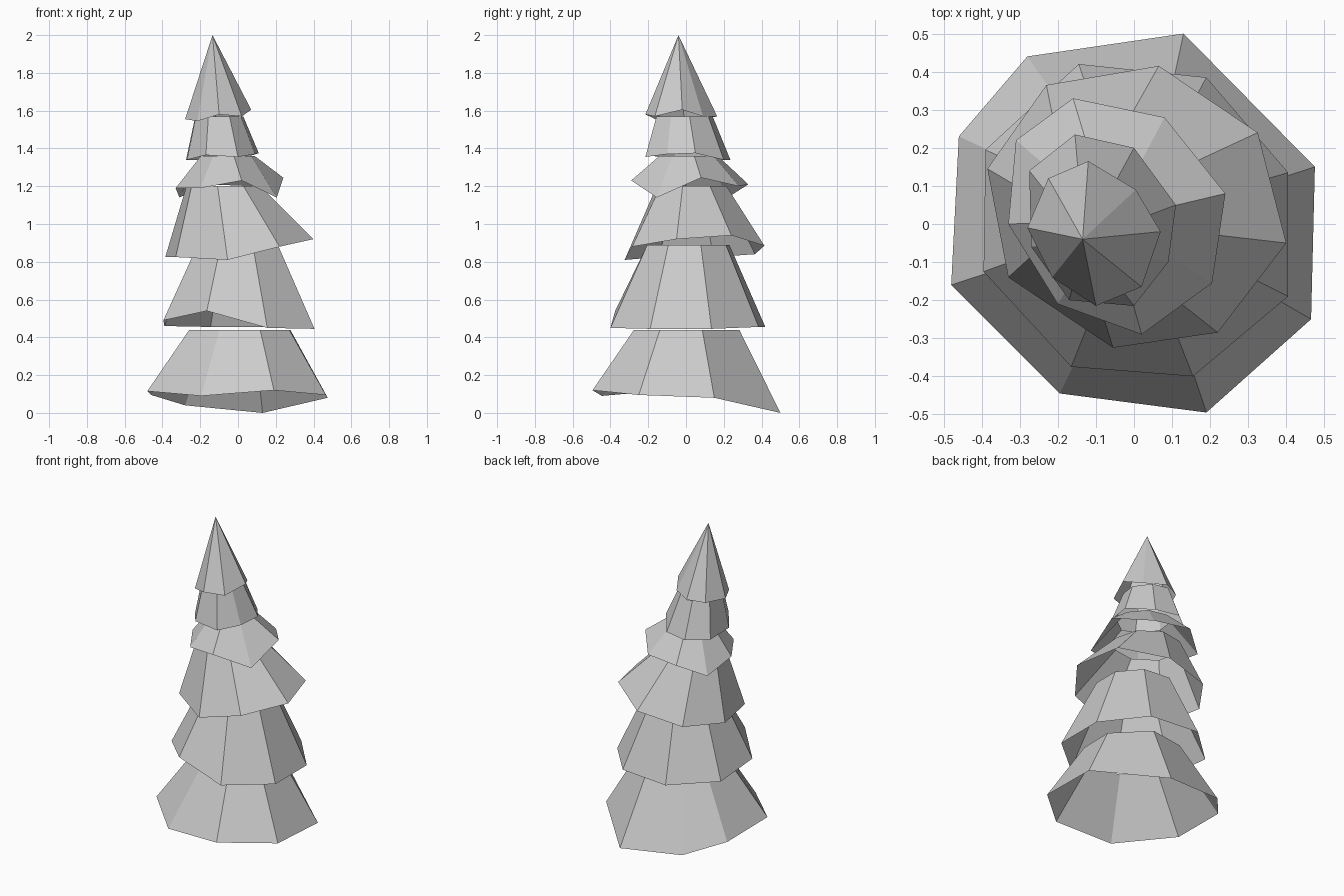
import bpy
import bmesh
from mathutils import Vector

# Remove the default cube only
default_cube = bpy.data.objects.get("Cube")
if default_cube:
    bpy.data.objects.remove(default_cube, do_unlink=True)

# Single plain grey
grey = bpy.data.materials.new("plain_grey")
grey.use_nodes = True
grey_colour = (0.6, 0.6, 0.6, 1)
grey.diffuse_color = grey_colour
grey.node_tree.nodes["Principled BSDF"].inputs["Base Color"].default_value = grey_colour


def finish_object(name, bm):
    """Turn a bmesh into a flat shaded grey object."""
    mesh = bpy.data.meshes.new(name)
    bm.to_mesh(mesh)
    bm.free()
    mesh.materials.append(grey)
    tree_part = bpy.data.objects.new(name, mesh)
    bpy.context.collection.objects.link(tree_part)
    return tree_part


def branch_tier(name, rim, top_centre, taper=0.0):
    """Open hollow skirt: a hand-bent rim narrowing to a flat ring,
    or to a point when there is no taper. Rim runs clockwise from above."""
    bm = bmesh.new()
    rim_points = [Vector(point) for point in rim]
    middle = sum(rim_points, Vector()) / len(rim_points)
    top_centre = Vector(top_centre)
    lower = [bm.verts.new(point) for point in rim_points]
    if taper:
        upper = []
        for point in rim_points:
            offset = (point - middle) * taper
            offset.z = 0
            upper.append(bm.verts.new(top_centre + offset))
    else:
        tip = bm.verts.new(top_centre)
    for i, here in enumerate(lower):
        j = (i + 1) % len(lower)
        if taper:
            bm.faces.new((lower[j], here, upper[i], upper[j]))
        else:
            bm.faces.new((lower[j], here, tip))
    return finish_object(name, bm)


# Bottom skirt
branch_tier("bottom_branches", [
    (-.28, .44, .04), (.13, .5, 0), (.475, .15, .08), (.465, -.25, .095),
    (.19, -.495, .12), (-.195, -.445, .09), (-.48, -.16, .115), (-.46, .23, .095),
], top_centre=(0, 0, .44), taper=.56)

# Second skirt
branch_tier("lower_branches", [
    (-.145, .42, .455), (.19, .385, .455), (.405, .135, .445), (.405, -.19, .445),
    (.155, -.4, .45), (-.165, -.375, .54), (-.395, -.125, .49), (-.39, .195, .46),
], top_centre=(0, .01, .89), taper=.53)

# Third skirt
branch_tier("middle_branches", [
    (-.23, .365, .84), (.065, .415, .885), (.325, .24, .94), (.4, -.05, .92),
    (.22, -.285, .88), (-.055, -.325, .81), (-.33, -.14, .825), (-.385, .145, .825),
], top_centre=(-.08, .03, 1.2), taper=.5)

# Fourth skirt
branch_tier("upper_middle_branches", [
    (-.16, .33, 1.21), (.08, .28, 1.2), (.24, .08, 1.245), (.205, -.155, 1.14),
    (.02, -.29, 1.23), (-.2, -.21, 1.19), (-.33, 0, 1.19), (-.31, .22, 1.14),
], top_centre=(-.06, .02, 1.36), taper=.5)

# Fifth skirt
branch_tier("upper_branches", [
    (-.155, .235, 1.34), (0, .2, 1.34), (.11, .05, 1.375), (.09, -.1, 1.37),
    (0, -.215, 1.355), (-.17, -.2, 1.365), (-.27, -.06, 1.34), (-.275, .14, 1.34),
], top_centre=(-.1, -.01, 1.57), taper=.66)

# Pointed top
branch_tier("tree_top", [
    (-.12, .165, 1.57), (.005, .09, 1.57), (.07, -.02, 1.605), (.02, -.165, 1.57),
    (-.1, -.215, 1.58), (-.215, -.14, 1.545), (-.28, -.01, 1.555), (-.225, .12, 1.56),
], top_centre=(-.135, -.04, 2))
